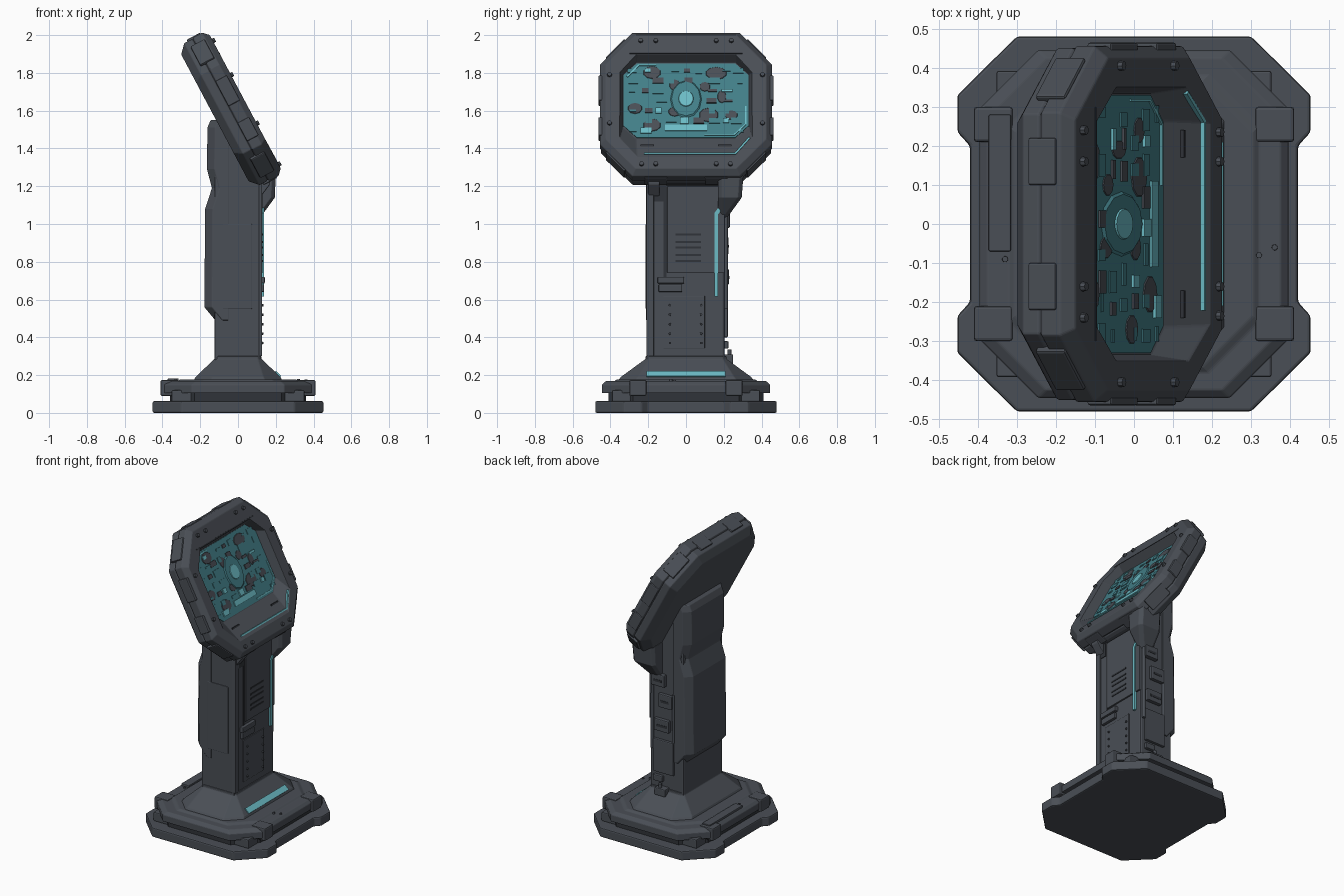
import bpy, bmesh, math, random
from mathutils import Matrix, Vector

random.seed(4)
I = Matrix.Identity(4)


def material(name, col):
    m = bpy.data.materials.new(name)
    m.diffuse_color = (*col, 1)
    return m


GREY = material("dark grey metal", (0.068, 0.077, 0.092))
BLACK = material("shadow grey", (0.03, 0.034, 0.041))
TEAL = material("screen teal", (0.055, 0.21, 0.245))
CYAN = material("light cyan", (0.15, 0.50, 0.56))


def finish(bm, name, mat, M=I, bevel=0):
    bmesh.ops.recalc_face_normals(bm, faces=bm.faces)
    bm.transform(M)
    me = bpy.data.meshes.new(name)
    bm.to_mesh(me)
    bm.free()
    me.materials.append(mat)
    ob = bpy.data.objects.new(name, me)
    bpy.context.collection.objects.link(ob)
    if bevel:
        b = ob.modifiers.new("bevel", 'BEVEL')
        b.width, b.segments, b.limit_method = bevel, 2, 'ANGLE'
        b.angle_limit = math.radians(25)
    return ob


def loft(name, mat, rings, M=I, bevel=0.0):
    """rings: list of (outline points, height)"""
    bm = bmesh.new()
    vs = [[bm.verts.new((p[0], p[1], z)) for p in pts] for pts, z in rings]
    n = len(vs[0])
    for a, b in zip(vs, vs[1:]):
        for i in range(n):
            bm.faces.new((a[i], a[(i + 1) % n], b[(i + 1) % n], b[i]))
    bm.faces.new(vs[0])
    bm.faces.new(vs[-1])
    return finish(bm, name, mat, M, bevel)


def boxes(name, mat, items, M=I, bevel=0.0):
    """items: list of (x0, x1, y0, y1, z0, z1)"""
    bm = bmesh.new()
    for x0, x1, y0, y1, z0, z1 in items:
        T = Matrix.Translation(((x0 + x1) / 2, (y0 + y1) / 2, (z0 + z1) / 2))
        bmesh.ops.create_cube(bm, size=1, matrix=T @ Matrix.Diagonal((x1 - x0, y1 - y0, z1 - z0, 1)))
    return finish(bm, name, mat, M, bevel)


def discs(name, mat, items, M=I, seg=12):
    """items: list of (x, y, z, radius x, radius y, height)"""
    bm = bmesh.new()
    for x, y, z, rx, ry, h in items:
        bmesh.ops.create_cone(bm, cap_ends=True, segments=seg, radius1=1, radius2=0.9, depth=1,
                              matrix=Matrix.Translation((x, y, z)) @ Matrix.Diagonal((rx, ry, h, 1)))
    return finish(bm, name, mat, M)


def bar(name, mat, pts, w, h, M=I):
    """flat strip along a 2D path, thickness h on local z = 0"""
    bm = bmesh.new()
    for p, q in zip(pts, pts[1:]):
        p, q = Vector(p), Vector(q)
        d, m = q - p, (p + q) / 2
        bmesh.ops.create_cube(bm, size=1, matrix=Matrix.Translation((m.x, m.y, 0))
                              @ Matrix.Rotation(math.atan2(d.y, d.x), 4, 'Z')
                              @ Matrix.Diagonal((d.length + w * 0.4, w, h, 1)))
    return finish(bm, name, mat, M)


def octagon(x0, x1, y0, y1, cx, cy):
    return [(x0 + cx, y0), (x1 - cx, y0), (x1, y0 + cy), (x1, y1 - cy),
            (x1 - cx, y1), (x0 + cx, y1), (x0, y1 - cy), (x0, y0 + cy)]


def sym_oct(x, y, c):
    return octagon(-x, x, -y, y, c, c)


# ---- base ----
quarter = [(0.42, 0.20), (0.452, 0.235), (0.452, 0.33), (0.30, 0.48)]
foot = quarter + [(-x, y) for x, y in quarter[::-1]]
foot = foot + [(-x, -y) for x, y in foot]
loft("foot_plate", GREY, [(foot, 0), (foot, 0.062)], bevel=0.008)
loft("base_recess", BLACK, [(sym_oct(0.36, 0.41, 0.13), 0.06), (sym_oct(0.36, 0.41, 0.13), 0.11)])
loft("base_deck", GREY, [(sym_oct(0.395, 0.445, 0.15), 0.105), (sym_oct(0.395, 0.445, 0.15), 0.15),
                         (sym_oct(0.375, 0.425, 0.15), 0.168), (sym_oct(0.32, 0.38, 0.13), 0.168),
                         (sym_oct(0.305, 0.365, 0.13), 0.178)], bevel=0.004)
loft("pedestal_slope", GREY, [(sym_oct(0.235, 0.36, 0.09), 0.17), (sym_oct(0.225, 0.345, 0.09), 0.19),
                              (sym_oct(0.125, 0.215, 0.02), 0.285), (sym_oct(0.125, 0.215, 0.02), 0.30)], bevel=0.004)
S = (1, -1)
boxes("base_skirts", GREY, [(sx * 0.28 - 0.1, sx * 0.28 + 0.1, sy * 0.36 - 0.05, sy * 0.36 + 0.05, 0.06, 0.12)
                            for sx in (0.9, -0.9) for sy in (0.95, -0.95)], bevel=0.006)
boxes("base_corner_pads", GREY, [(sx * 0.36 - 0.05, sx * 0.36 + 0.05, sy * 0.255 - 0.045, sy * 0.255 + 0.045, 0.09, 0.174)
                                 for sx in S for sy in S], bevel=0.008)
boxes("base_service_panel", GREY, [(-0.372, -0.315, -0.07, 0.28, 0.16, 0.182)], bevel=0.004)
slope = Matrix.Translation((0.2, 0, 0.2145)) @ Matrix.Rotation(math.radians(43.5), 4, 'Y')
boxes("base_light_strip", CYAN, [(-0.005, 0.034, -0.21, 0.21, -0.004, 0.006)], slope)
discs("deck_bolts", GREY, [(0.36, -0.06, 0.17, 0.008, 0.008, 0.012), (0.32, -0.08, 0.17, 0.008, 0.008, 0.02),
                           (-0.33, -0.09, 0.17, 0.008, 0.008, 0.012)])

# ---- column ----
XZ = Matrix(((1, 0, 0, 0), (0, 0, 1, 0), (0, 1, 0, 0), (0, 0, 0, 1)))  # local (x, z, y)
prof = [(0.12, 0.27), (0.12, 1.2), (0.06, 1.3), (-0.07, 1.52), (-0.125, 1.52), (-0.125, 0.27)]
loft("column", GREY, [(prof, -0.21), (prof, 0.205)], XZ, 0.012)


def back_plan(d):
    h = [(-0.05, 0.213), (-d + 0.04, 0.213), (-d, 0.17)]
    return h + [(x, -y) for x, y in h[::-1]]


loft("back_cover", GREY, [(back_plan(d), z) for z, d in
     [(0.49, 0.12), (0.56, 0.178), (1.08, 0.174), (1.19, 0.138), (1.29, 0.164), (1.51, 0.162), (1.55, 0.145)]], bevel=0.004)

# front fascia with groove, vents and rivets
boxes("column_fascia", GREY, [(0.11, 0.13, -0.10, 0.205, 0.74, 1.2), (0.11, 0.128, -0.21, -0.17, 0.3, 1.22),
                              (0.11, 0.126, -0.12, 0.1, 0.34, 0.62)], bevel=0.004)
boxes("fascia_groove", BLACK, [(0.115, 0.1225, -0.118, -0.102, 0.72, 1.24), (0.115, 0.124, -0.17, -0.12, 1.12, 1.24)])
boxes("fascia_vents", BLACK, [(0.12, 0.133, -0.055, 0.08, z, z + 0.01) for z in (0.80, 0.83, 0.87, 0.90, 0.94)])
boxes("fascia_latch", GREY, [(0.11, 0.142, -0.15, -0.01, 0.685, 0.72), (0.11, 0.138, -0.145, -0.02, 0.64, 0.68)], bevel=0.005)
FX = Matrix.Translation((0.13, 0, 0)) @ Matrix(((0, 0, 1, 0), (1, 0, 0, 0), (0, 1, 0, 0), (0, 0, 0, 1)))  # (y, z, x)
discs("fascia_rivets", GREY, [(y, 0.37 + 0.05 * i, -0.002, 0.007, 0.007, 0.012) for y in (-0.085, 0.08) for i in range(5)], FX, 8)
bar("column_light_strip", CYAN, [(0.16, 0.62), (0.16, 1.055), (0.222, 1.135)], 0.02, 0.014, FX)

# neck bracket below the head
loft("neck_bracket", GREY, [(octagon(0.03, x1, 0.17, y1, 0.02, 0.02), z) for z, x1, y1 in
     [(1.03, 0.115, 0.215), (1.14, 0.195, 0.295), (1.27, 0.2, 0.305)]], bevel=0.005)
lip = [(0.10, 1.13), (0.125, 1.15), (0.17, 1.21), (0.17, 1.27), (0.05, 1.29)]
loft("neck_lip", GREY, [(lip, -0.2), (lip, -0.14)], XZ, 0.005)
shade = [(0.11, 1.2), (0.16, 1.235), (0.16, 1.27), (0.06, 1.29)]
loft("neck_underside", BLACK, [(shade, -0.15), (shade, 0.2)], XZ)

# machinery on the rear side face, panel lines on the front side face
boxes("side_modules", GREY, [(-0.06, 0.09, 0.19, 0.222, 0.40, 0.62), (-0.03, 0.08, 0.19, 0.228, 0.68, 0.76),
                             (-0.05, 0.05, 0.19, 0.226, 0.84, 0.93), (0.0, 0.1, 0.19, 0.232, 0.98, 1.06),
                             (-0.02, 0.06, 0.19, 0.25, 0.26, 0.31), (0.02, 0.09, 0.19, 0.225, 0.34, 0.38)], bevel=0.006)
boxes("side_module_slots", BLACK, [(-0.02, 0.06, 0.2, 0.23, 0.71, 0.725), (-0.03, 0.03, 0.2, 0.228, 0.875, 0.89),
                                   (0.02, 0.08, 0.2, 0.234, 1.01, 1.025)])
discs("side_pipes", GREY, [(0.1, 0.212, 0.8, 0.011, 0.011, 0.5), (-0.055, 0.21, 0.78, 0.009, 0.009, 0.32),
                           (0.03, 0.23, 0.29, 0.012, 0.012, 0.09)])
boxes("side_panel", GREY, [(-0.08, 0.075, -0.214, -0.2, 0.55, 1.0)], bevel=0.004)

# ---- tilted head: local x = world y, local y = up the screen, local z = screen normal ----
t = math.radians(28)
c, s = math.cos(t), math.sin(t)
H = Matrix(((0, -s, c, -0.041), (1, 0, 0, 0), (0, c, s, 1.605), (0, 0, 0, 1)))


def head_oct(i):
    return octagon(-0.455 + i, 0.455 - i, -0.43 + i, 0.43 - i, 0.17 - i * 0.4, 0.19 - i * 0.4)


opening = octagon(-0.35, 0.35, -0.325, 0.285, 0.09, 0.11)
screen = octagon(-0.335, 0.335, -0.19, 0.265, 0.07, 0.07)
loft("head_housing", GREY, [(head_oct(0.05), -0.092), (head_oct(0.005), -0.05), (head_oct(0.005), -0.005),
                            (head_oct(0.012), 0.0), (head_oct(0.0), 0.006), (head_oct(0), 0.06),
                            (head_oct(0.03), 0.09), (opening, 0.09), (screen, 0.03)], H, 0.004)
# side grips, corner caps and bolts
boxes("head_side_grips", GREY, [(sx * 0.45 - 0.014, sx * 0.45 + 0.014, y0, y1, 0.0, 0.07)
                                for sx in S for y0, y1 in ((-0.19, -0.08), (0.02, 0.17))], H, 0.006)
boxes("head_edge_blocks", GREY, [(x - 0.06, x + 0.06, y - 0.01, y + 0.01, -0.03, 0.05)
                                 for x in (-0.16, 0.16) for y in (0.425, -0.425)], H, 0.005)
for sx in S:
    for sy in S:
        M = H @ Matrix.Translation((sx * 0.368, sy * 0.333, 0.01)) @ Matrix.Rotation(math.atan2(-0.19 * sx * sy, 0.17), 4, 'Z')
        boxes("head_corner_block", GREY, [(-0.075, 0.075, -0.012, 0.012, -0.04, 0.045)], M, 0.006)
discs("bezel_bolts", GREY, [(sx * x, y, 0.092, 0.013, 0.013, 0.022) for sx in S for x, y in
      ((0.16, 0.365), (0.24, 0.365), (0.405, 0.16), (0.405, -0.13), (0.16, -0.375), (0.235, -0.375))], H, 8)
boxes("bezel_slots", BLACK, [(-0.24, -0.17, -0.252, -0.242, 0.05, 0.062), (0.17, 0.24, -0.252, -0.242, 0.05, 0.062),
                             (-0.3, 0.3, 0.287, 0.294, 0.088, 0.0915)], H)
bar("bezel_light_strip", CYAN, [(-0.22, -0.308), (0.262, -0.308), (0.335, -0.215)], 0.01, 0.012,
    H @ Matrix.Translation((0, 0, 0.083)))

# ---- screen ----
loft("screen_panel", TEAL, [(octagon(-0.33, 0.33, -0.185, 0.26, 0.07, 0.07), z) for z in (0.028, 0.034)], H)
discs("screen_dark_patches", GREY, [(x, y, 0.034, rx, ry, 0.005) for x, y, rx, ry in
      ((-0.18, 0.205, 0.05, 0.04), (0.16, 0.2, 0.06, 0.04), (0.12, -0.05, 0.055, 0.045), (-0.27, -0.01, 0.04, 0.035),
       (-0.18, -0.11, 0.05, 0.04), (-0.06, 0.13, 0.03, 0.035), (0.24, -0.05, 0.035, 0.03), (0.1, 0.12, 0.03, 0.03),
       (-0.06, -0.03, 0.035, 0.03), (0.19, 0.06, 0.025, 0.04))], H, 10)
tiles = {0: [], 1: [], 2: []}
for i in range(9):
    for j in range(7):
        x, y = -0.275 + i * 0.069 + random.uniform(-0.012, 0.012), -0.145 + j * 0.06
        if math.hypot(x, y - 0.045) > 0.11 and not (abs(x) < 0.15 and y < -0.09) and random.random() < 0.75:
            w, h = random.uniform(0.012, 0.03), random.uniform(0.004, 0.02)
            k = random.choice((0, 0, 0, 1, 2))
            tiles[k].append((x - w, x + w, y - h, y + h, 0.033, 0.038 + 0.002 * k))
for k, (nm, m) in enumerate((("teal", TEAL), ("dark", GREY), ("bright", CYAN))):
    boxes("screen_tiles_" + nm, m, tiles[k], H)
discs("screen_dial_ring", TEAL, [(0, 0.045, 0.036, 0.085, 0.115, 0.008)], H, 12)
discs("screen_dial", CYAN, [(0, 0.045, 0.04, 0.042, 0.05, 0.008)], H, 16)
boxes("screen_bright_bar", CYAN, [(-0.11, 0.11, -0.145, -0.11, 0.033, 0.04)], H)
bar("screen_outline", CYAN, [(-0.31, 0.18), (-0.25, 0.247), (-0.16, 0.247)], 0.008, 0.006, H @ Matrix.Translation((0, 0, 0.036)))
bar("screen_lower_outline", CYAN, [(0.1, -0.17), (0.255, -0.17), (0.317, -0.105), (0.317, 0.0)], 0.007, 0.006,
    H @ Matrix.Translation((0, 0, 0.036)))
